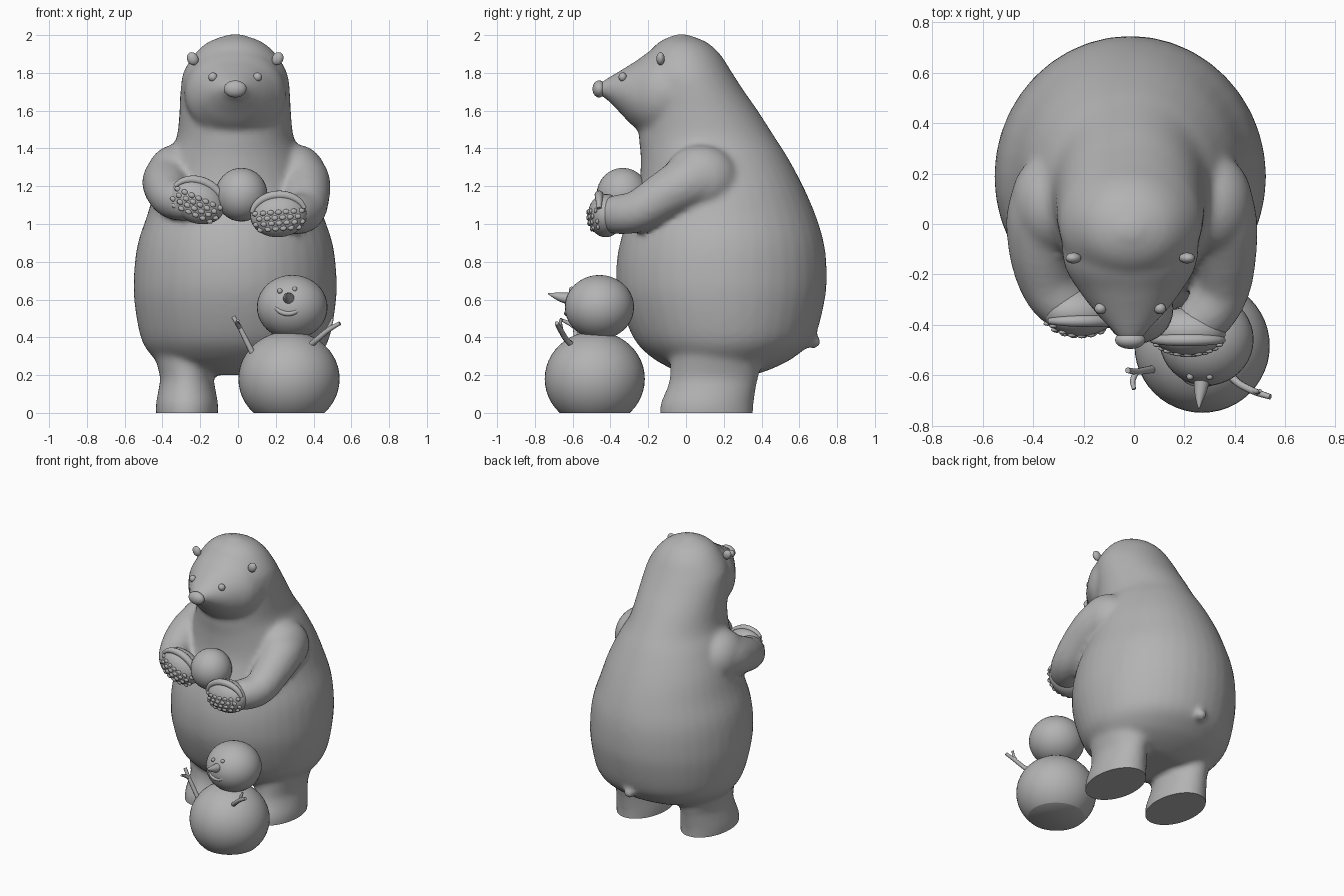
import bpy, bmesh, math
from mathutils import Vector, Matrix

cube = bpy.data.objects.get("Cube")
if cube:
    bpy.data.objects.remove(cube, do_unlink=True)

GREY = (0.45, 0.45, 0.45, 1)
clay = bpy.data.materials.new("plain grey")
clay.use_nodes = True
clay.diffuse_color = GREY
clay.node_tree.nodes["Principled BSDF"].inputs["Base Color"].default_value = GREY


def finish(name, bm):
    """Turn a bmesh into a smooth shaded object."""
    bmesh.ops.recalc_face_normals(bm, faces=bm.faces)
    mesh = bpy.data.meshes.new(name)
    bm.to_mesh(mesh)
    bm.free()
    mesh.materials.append(clay)
    obj = bpy.data.objects.new(name, mesh)
    bpy.context.collection.objects.link(obj)
    select([obj])
    bpy.ops.object.shade_smooth_by_angle(angle=math.radians(50))
    return obj


def select(objs):
    bpy.ops.object.select_all(action='DESELECT')
    for o in objs:
        o.select_set(True)
    bpy.context.view_layer.objects.active = objs[0]


def ellipsoid(name, loc, size, tilt=0, segments=32):
    bm = bmesh.new()
    m = Matrix.Translation(loc) @ Matrix.Rotation(tilt, 4, 'Y') @ Matrix.Diagonal((*size, 1))
    bmesh.ops.create_uvsphere(bm, u_segments=segments, v_segments=segments // 2, radius=1, matrix=m)
    return finish(name, bm)


def smooth_path(rows, steps=5):
    """Spline through rows of numbers."""
    rows = [Vector(r) for r in rows]
    out = []
    for i in range(len(rows) - 1):
        a, b = rows[max(i - 1, 0)], rows[i]
        c, d = rows[i + 1], rows[min(i + 2, len(rows) - 1)]
        for s in range(steps):
            t = s / steps
            out.append(0.5 * (2 * b + (c - a) * t + (2 * a - 5 * b + 4 * c - d) * t * t
                              + (3 * b - a - 3 * c + d) * t ** 3))
    return out + [rows[-1]]


def loft(name, rows, u=None, v=None, sides=40):
    """Skin rings given as x, y, z, radius along u, radius along v."""
    path = smooth_path(rows)
    bm = bmesh.new()
    rings = []
    for i, p in enumerate(path):
        a, b = u, v
        if u is None:
            ahead = path[min(i + 1, len(path) - 1)]
            behind = path[max(i - 1, 0)]
            direction = Vector(ahead[:3]) - Vector(behind[:3])
            a = direction.cross(Vector((0.1, 0.2, 1))).normalized()
            b = direction.cross(a).normalized()
        ring = []
        for k in range(sides):
            ang = math.tau * k / sides
            ring.append(bm.verts.new(Vector(p[:3]) + a * p[3] * math.cos(ang) + b * p[4] * math.sin(ang)))
        rings.append(ring)
    for r, q in zip(rings, rings[1:]):
        for k in range(sides):
            n = (k + 1) % sides
            bm.faces.new((r[k], r[n], q[n], q[k]))
    bm.faces.new(rings[0])
    bm.faces.new(rings[-1])
    return finish(name, bm)


def tube(name, points, sides=12):
    return loft(name, [(x, y, z, r, r) for x, y, z, r in points], sides=sides)


def cut_at_floor(obj):
    bm = bmesh.new()
    bm.from_mesh(obj.data)
    cut = bmesh.ops.bisect_plane(bm, geom=bm.verts[:] + bm.edges[:] + bm.faces[:],
                                 plane_co=(0, 0, 0), plane_no=(0, 0, 1), clear_inner=True)
    edges = [e for e in cut["geom_cut"] if isinstance(e, bmesh.types.BMEdge)]
    bmesh.ops.holes_fill(bm, edges=edges, sides=0)
    bm.to_mesh(obj.data)
    bm.free()
    select([obj])
    bpy.ops.object.shade_smooth_by_angle(angle=math.radians(50))


X, Y, Z = Vector((1, 0, 0)), Vector((0, 1, 0)), Vector((0, 0, 1))
MID = -0.015

# Torso and head: height, front, back, half width
profile = [(.2, 0, .36, .22), (.24, -.09, .47, .36), (.3, -.19, .58, .44), (.4, -.28, .68, .5),
           (.6, -.355, .735, .535), (.75, -.37, .745, .535), (.9, -.35, .73, .515),
           (1.05, -.3, .685, .465), (1.2, -.25, .62, .42), (1.35, -.24, .54, .36),
           (1.46, -.25, .47, .31), (1.6, -.25, .38, .295), (1.7, -.25, .31, .29),
           (1.8, -.25, .245, .275), (1.9, -.2, .18, .215), (1.965, -.14, .105, .14),
           (2.005, -.05, .0, .03)]
torso = loft("bear_body", [(MID, (f + b) / 2, z, w, (b - f) / 2) for z, f, b, w in profile], X, Y)

# Muzzle: depth, bottom, top, half width
muzzle_profile = [(.05, 1.5, 1.92, .27), (-.15, 1.45, 1.93, .265), (-.27, 1.51, 1.86, .2),
                  (-.36, 1.6, 1.805, .13), (-.42, 1.66, 1.77, .075), (-.46, 1.68, 1.745, .045)]
muzzle = loft("muzzle", [(MID, y, (a + b) / 2, w, (b - a) / 2) for y, a, b, w in muzzle_profile], X, Z)
parts = [torso, muzzle]

# Legs
for x in (-.27, .25):
    parts.append(loft("leg", [(x, .11, -.06, .16, .245), (x, .11, .04, .165, .247),
                              (x, .135, .13, .15, .235), (x, .15, .2, .145, .235),
                              (x, .17, .36, .19, .25)], X, Y))

# Arms
arms = {"left": [(.28, .16, 1.25, .15), (.335, .04, 1.23, .15), (.36, -.1, 1.16, .128),
                 (.35, -.25, 1.07, .112), (.29, -.36, 1.05, .105), (.22, -.41, 1.05, .09)],
        "right": [(-.3, .16, 1.25, .15), (-.355, .04, 1.23, .15), (-.37, -.1, 1.19, .128),
                  (-.345, -.23, 1.14, .112), (-.29, -.31, 1.12, .105), (-.22, -.35, 1.11, .09)]}
for side, points in arms.items():
    parts.append(tube(side + "_arm", points, 24))
    x, y, z, r = points[1]
    parts.append(ellipsoid("shoulder", (x * .93, y + .04, z + .01), (.16, .2, .18)))

# Tail
parts.append(ellipsoid("tail", (MID, .675, .375), (.04, .045, .035)))

# Fuse the body parts into one soft skin
select(parts)
bpy.ops.object.join()
remesh = torso.modifiers.new("fuse", 'REMESH')
remesh.mode = 'VOXEL'
remesh.voxel_size = 0.018
soften = torso.modifiers.new("soften", 'SMOOTH')
soften.factor = 0.5
soften.iterations = 8
for modifier in ("fuse", "soften"):
    bpy.ops.object.modifier_apply(modifier=modifier)
cut_at_floor(torso)


# Paws with dimpled pads and a raised cuff at the wrist
def paw(side, loc, tilt):
    size = Vector((.15, .095, .115))
    ellipsoid(side + "_paw", loc, size, tilt)
    turn = Matrix.Translation(loc) @ Matrix.Rotation(tilt, 4, 'Y')
    bm = bmesh.new()
    for row in range(4):
        for col in range(7):
            px = (col - 3 + .5 * (row % 2)) * .27
            pz = .15 - row * .25
            if px * px + pz * pz < .85:
                spot = Vector((px, -math.sqrt(1 - px * px - pz * pz), pz)) * size
                bmesh.ops.create_icosphere(bm, subdivisions=2, radius=1,
                                           matrix=turn @ Matrix.Translation(spot)
                                           @ Matrix.Diagonal((.018, .009, .014, 1)))
    finish(side + "_paw_pads", bm)
    rim = []
    for k in range(9):
        a = math.radians(15 + k * 19)
        p = turn @ Vector((.145 * math.cos(a), -.035, .108 * math.sin(a)))
        rim.append((*p, .012 + .012 * math.sin(math.pi * k / 8)))
    tube(side + "_paw_cuff", rim)


paw("left", (.215, -.425, 1.045), math.radians(-4))
paw("right", (-.215, -.35, 1.12), math.radians(24))

# Face
ellipsoid("nose", (MID, -.46, 1.715), (.06, .035, .045))
for s in (-1, 1):
    ellipsoid("eye", (MID + s * .118, -.335, 1.778), (.024, .022, .024), segments=16)
    ellipsoid("ear", (MID + s * .225, -.135, 1.875), (.03, .022, .036), s * .5, 16)

# Held snowball
ellipsoid("snowball", (.018, -.335, 1.155), (.138, .138, .142))

# Snowman
base = ellipsoid("snowman_base", (.27, -.483, .18), (.268, .265, .252), segments=48)
cut_at_floor(base)
ellipsoid("snowman_head", (.287, -.458, .56), (.187, .183, .17), segments=40)
tube("snowman_nose", [(.27, -.61, .605, .032), (.265, -.65, .61, .027),
                      (.26, -.69, .62, .017), (.257, -.73, .632, .003)])
for x, z in ((.222, .645), (.3, .655)):
    ellipsoid("snowman_eye", (x, -.605, z), (.014, .014, .014), segments=12)
tube("snowman_mouth", [(.195, -.61, .56, .008), (.225, -.627, .535, .012), (.265, -.632, .525, .013),
                       (.305, -.63, .535, .012), (.335, -.617, .56, .008)])

# Twig arms with forked ends
tube("snowman_right_arm", [(.075, -.575, .32, .016), (.045, -.58, .38, .015),
                           (.01, -.585, .45, .013), (-.025, -.58, .51, .012)], 8)
tube("snowman_right_finger", [(.01, -.585, .45, .012), (-.005, -.62, .475, .011), (0, -.655, .49, .008)], 8)
tube("snowman_left_arm", [(.38, -.6, .355, .016), (.42, -.635, .39, .015),
                          (.48, -.665, .44, .014), (.54, -.685, .475, .011)], 8)
tube("snowman_left_finger", [(.475, -.66, .437, .012), (.49, -.665, .47, .01), (.5, -.66, .5, .007)], 8)
